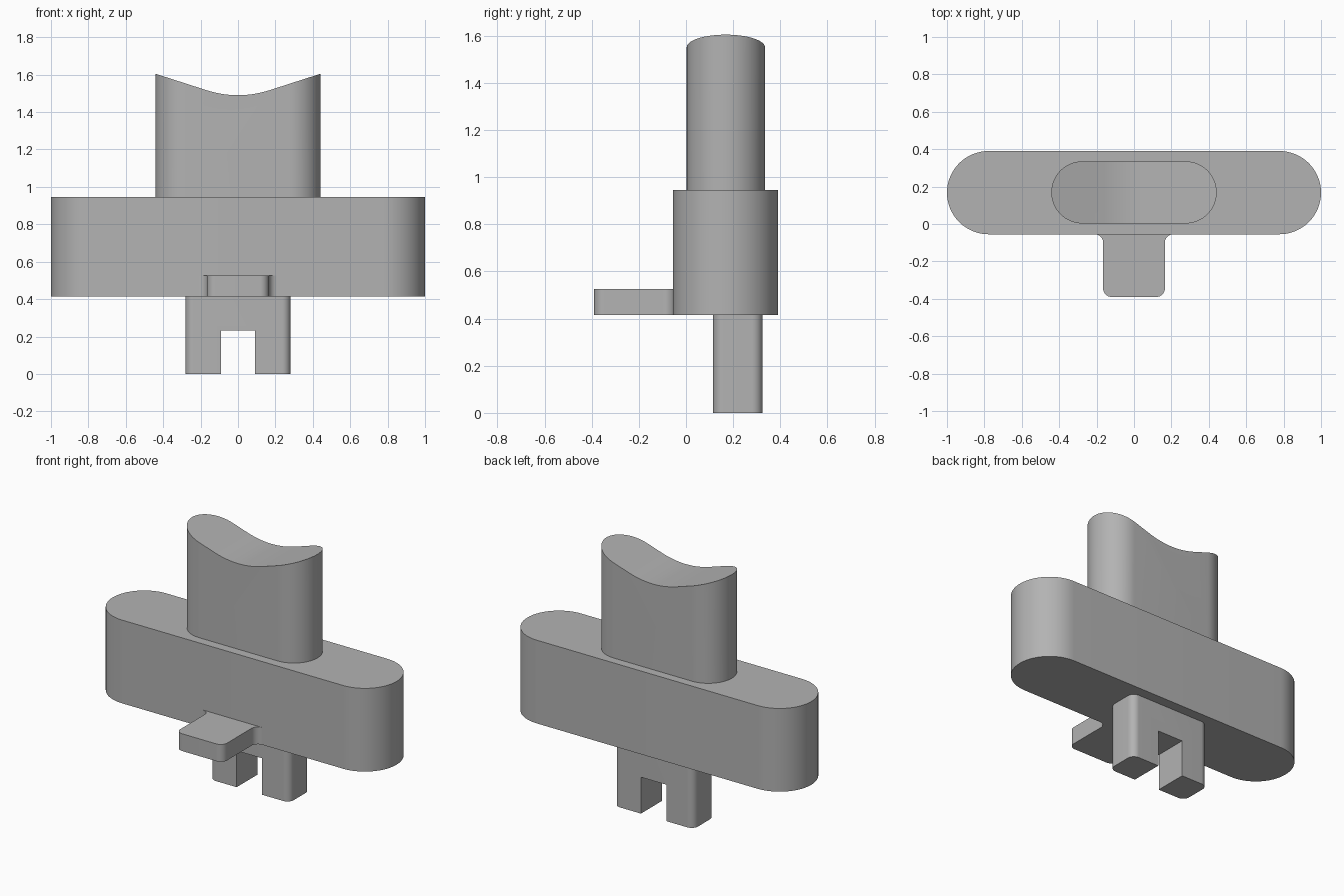
import bpy
import bmesh
import math
from mathutils import Vector

default = bpy.data.objects.get("Cube")
if default:
    bpy.data.objects.remove(default, do_unlink=True)

GREY = (0.45, 0.45, 0.45, 1.0)
grey = bpy.data.materials.new("plain grey")
grey.use_nodes = True
grey.diffuse_color = GREY
grey.node_tree.nodes["Principled BSDF"].inputs["Base Color"].default_value = GREY


def rounded(corners, steps=16):
    """Outline from (x, y, radius) right-angle corners, rounding each one."""
    pts = []
    for i, (x, y, r) in enumerate(corners):
        p = Vector((x, y))
        if r == 0:
            arc = [p]
        else:
            a = (Vector(corners[i - 1][:2]) - p).normalized()
            b = (Vector(corners[(i + 1) % len(corners)][:2]) - p).normalized()
            centre = p + r * (a + b)
            angles = [math.pi / 2 * k / steps for k in range(steps + 1)]
            arc = [centre - r * (b * math.cos(t) + a * math.sin(t)) for t in angles]
        for q in arc:
            if not pts or (q - pts[-1]).length > 1e-4:
                pts.append(q)
    if (pts[0] - pts[-1]).length < 1e-4:
        pts.pop()
    return pts


def rounded_box(x, y0, y1, r):
    return rounded([(-x, y0, r), (x, y0, r), (x, y1, r), (-x, y1, r)])


def prism(name, outline, low, high, along_y=False):
    """Extrude an outline along z, or an x-z outline along y."""
    bm = bmesh.new()

    def ring(h):
        return [bm.verts.new((u, h, v) if along_y else (u, v, h)) for u, v in outline]

    bottom, top = ring(low), ring(high)
    n = len(outline)
    bm.faces.new(bottom[::-1])
    bm.faces.new(top)
    for i in range(n):
        j = (i + 1) % n
        bm.faces.new((bottom[i], bottom[j], top[j], top[i]))
    bmesh.ops.recalc_face_normals(bm, faces=bm.faces)
    mesh = bpy.data.meshes.new(name)
    bm.to_mesh(mesh)
    bm.free()
    mesh.materials.append(grey)
    obj = bpy.data.objects.new(name, mesh)
    bpy.context.collection.objects.link(obj)
    return obj


def select(obj):
    bpy.ops.object.select_all(action='DESELECT')
    obj.select_set(True)
    bpy.context.view_layer.objects.active = obj


def cut(obj, cutter):
    mod = obj.modifiers.new("cut", 'BOOLEAN')
    mod.operation = 'DIFFERENCE'
    mod.solver = 'EXACT'
    mod.object = cutter
    select(obj)
    bpy.ops.object.modifier_apply(modifier=mod.name)
    bpy.data.objects.remove(cutter, do_unlink=True)


# Wide body with fully rounded ends
body = prism("body", rounded_box(1.0, -0.055, 0.39, 0.2225), 0.415, 0.945)

# Upper post with a saddle-shaped top: round valley between straight slopes
post = prism("upper_post", rounded_box(0.442, 0.003, 0.335, 0.166), 0.945, 1.8)
VALLEY, SLOPE, LOWEST = 0.17, 0.322, 1.49


def saddle(x):
    x = abs(x)
    if x < VALLEY:
        return LOWEST + SLOPE * x * x / (2 * VALLEY)
    return LOWEST + SLOPE * (x - VALLEY / 2)


xs = [-0.6, -0.4] + [VALLEY * k / 12 for k in range(-12, 13)] + [0.4, 0.6]
profile = [(x, saddle(x)) for x in xs] + [(0.6, 2.0), (-0.6, 2.0)]
cut(post, prism("saddle_cutter", profile, -0.5, 0.8, along_y=True))

# Front tab, filleted where it meets the body
R = 0.045
tab = prism("front_tab", rounded([
    (-0.165 - R, -0.055, 0), (-0.165, -0.055, R), (-0.165, -0.39, R),
    (0.165, -0.39, R), (0.165, -0.055, R), (0.165 + R, -0.055, 0)]), 0.415, 0.525)

# Foot with a square notch that leaves two legs
foot = prism("notched_foot", rounded_box(0.281, 0.115, 0.325, 0.045), 0.0, 0.415)
notch = [(-0.09, -0.2), (0.09, -0.2), (0.09, 0.232), (-0.09, 0.232)]
cut(foot, prism("notch_cutter", notch, -0.2, 0.6, along_y=True))

for part in (body, post, tab, foot):
    select(part)
    bpy.ops.object.shade_smooth_by_angle(angle=math.radians(30))
